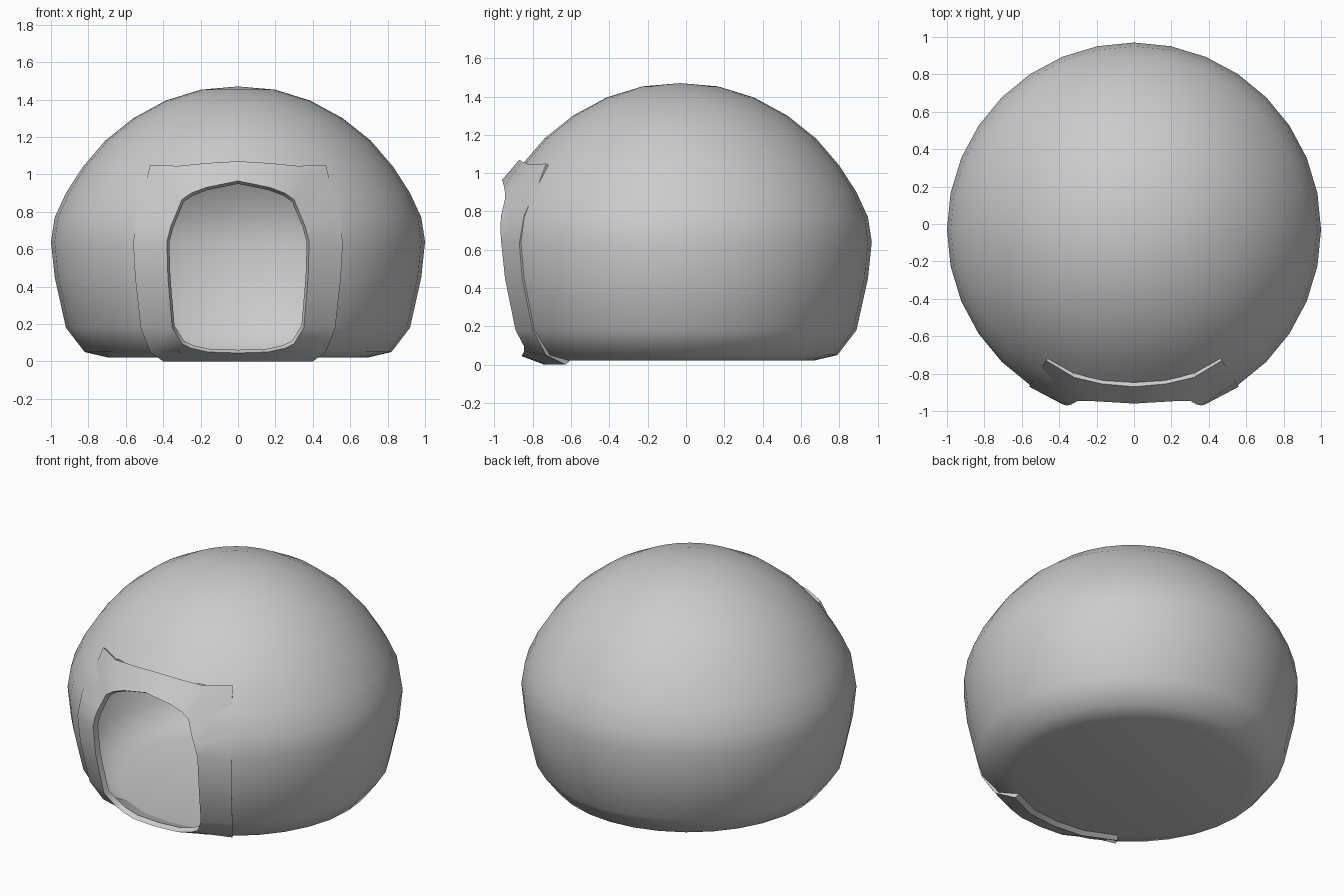
import bpy, math
from mathutils import Vector

if "Cube" in bpy.data.objects:
    bpy.data.objects.remove(bpy.data.objects["Cube"])

SEGS = 32
CY = -0.03  # dome axis


def make(name, verts, faces, angle):
    me = bpy.data.meshes.new(name)
    me.from_pydata(verts, [], faces)
    ob = bpy.data.objects.new(name, me)
    bpy.context.collection.objects.link(ob)
    me.update()
    me.shade_smooth()
    me.set_sharp_from_angle(angle=math.radians(angle))
    return ob


# Hollow dome: lathed profile (radius, height), bottom to top, doorway faces left out
profile = [(0.70, 0.022), (0.82, 0.05), (0.92, 0.18), (0.98, 0.45), (1.0, 0.64),
           (0.98, 0.77), (0.92, 0.90), (0.83, 1.04), (0.71, 1.18), (0.56, 1.30),
           (0.385, 1.395), (0.197, 1.453)]
verts = []
for r, z in profile:
    for i in range(SEGS):
        a = 2 * math.pi * i / SEGS - math.pi / 2
        verts.append((r * math.cos(a), CY + r * math.sin(a), z))
faces = []
for j in range(len(profile) - 1):
    for i in range(SEGS):
        n = (i + 1) % SEGS
        doorway = 1 <= j <= 6 and (i < 2 or i >= SEGS - 2)
        if not doorway:
            faces.append((j * SEGS + i, j * SEGS + n, (j + 1) * SEGS + n, (j + 1) * SEGS + i))
# Floor and crown
floor, crown = len(verts), len(verts) + 1
verts += [(0, CY, 0.022), (0, CY, 1.47)]
top = (len(profile) - 1) * SEGS
for i in range(SEGS):
    n = (i + 1) % SEGS
    faces.append((floor, n, i))
    faces.append((crown, top + i, top + n))
make("dome_shell", verts, faces, 60)

# Door frame: half outlines from top centre to bottom centre
outer = [(0, -.87, 1.07), (.17, -.855, 1.06), (.32, -.82, 1.045), (.47, -.73, 1.05),
         (.50, -.775, .93), (.545, -.845, .78), (.56, -.87, .63), (.55, -.855, .45),
         (.52, -.80, .18), (.47, -.73, .05), (.40, -.63, 0), (.20, -.72, 0), (0, -.74, 0)]
inner = [(0, -.96, .965), (.17, -.95, .93), (.25, -.945, .90), (.30, -.945, .865),
         (.335, -.965, .78), (.36, -.97, .72), (.38, -.965, .64), (.375, -.945, .45),
         (.352, -.89, .18), (.30, -.845, .095), (.25, -.845, .07), (.16, -.855, .05),
         (0, -.86, .045)]


def full_loop(half):
    return [Vector(p) for p in half] + [Vector((-x, y, z)) for x, y, z in half[-2:0:-1]]


def sunk(loop, depth):
    c = Vector((0, CY, 0.5))
    return [p + (c - p).normalized() * depth for p in loop]


o, i_ = full_loop(outer), full_loop(inner)
rows = [sunk(o, 0.035), o, i_, sunk(i_, 0.035)]
n = len(o)
verts = [p for row in rows for p in row]
faces = []
for r in range(4):
    s = (r + 1) % 4
    for k in range(n):
        m = (k + 1) % n
        faces.append((r * n + k, r * n + m, s * n + m, s * n + k))
make("door_frame", verts, faces, 45)
